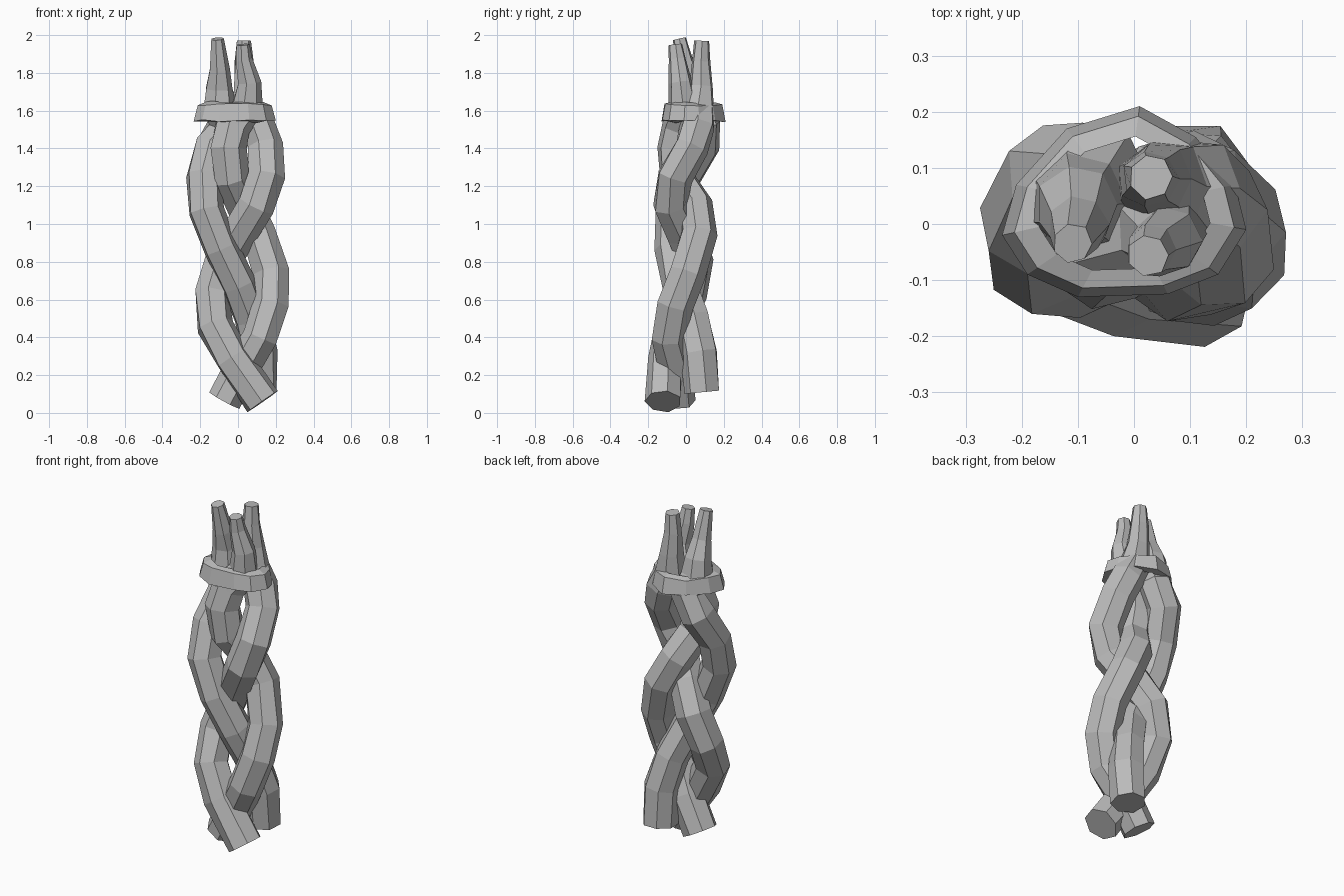
import bpy
import bmesh
import math
import random
from mathutils import Vector

random.seed(4)
SIDES = 7

cube = bpy.data.objects.get("Cube")
if cube:
    bpy.data.objects.remove(cube)

grey = bpy.data.materials.new("plain grey")
grey.use_nodes = True
grey.diffuse_color = (0.5, 0.5, 0.5, 1)
grey.node_tree.nodes["Principled BSDF"].inputs["Base Color"].default_value = (0.5, 0.5, 0.5, 1)


def finish(bm, name):
    bmesh.ops.recalc_face_normals(bm, faces=bm.faces)
    mesh = bpy.data.meshes.new(name)
    bm.to_mesh(mesh)
    bm.free()
    mesh.materials.append(grey)
    obj = bpy.data.objects.new(name, mesh)
    bpy.context.collection.objects.link(obj)
    return obj


def bridge(bm, rings, closed=False):
    pairs = list(zip(rings, rings[1:]))
    if closed:
        pairs.append((rings[-1], rings[0]))
    for a, b in pairs:
        n = len(a)
        for i in range(n):
            j = (i + 1) % n
            bm.faces.new((a[i], a[j], b[j], b[i]))


def strand(name, tuft, path):
    """Sweep a faceted tube down a path; tuft points carry their own radius."""
    points = [Vector(p[:3]) for p in tuft + path]
    radii = [p[3] for p in tuft] + [0.095] * len(path)
    bm = bmesh.new()
    rings = []
    side = Vector((1, 0, 0))
    last = len(points) - 1
    for k, (p, r) in enumerate(zip(points, radii)):
        along = (points[min(k + 1, last)] - points[max(k - 1, 0)]).normalized()
        side = (side - along * side.dot(along)).normalized()
        up = along.cross(side)
        ring = []
        for i in range(SIDES):
            t = math.tau * i / SIDES
            rr = r * random.uniform(0.95, 1.08)
            ring.append(bm.verts.new(p + rr * (math.cos(t) * side + math.sin(t) * up)))
        rings.append(ring)
    bridge(bm, rings)
    bm.faces.new(rings[0])
    bm.faces.new(rings[-1])
    return finish(bm, name)


# Three braided strands, each running from its loose tip to its cut end
strand("left_strand",
       [(-.11, -.035, 1.98, .036), (-.1, .0, 1.82, .054), (-.1, .035, 1.72, .072),
        (-.1, .04, 1.62, .088)],
       [(-.07, .085, 1.52), (-.135, .085, 1.41), (-.18, -.005, 1.25), (-.17, -.065, 1.07),
        (-.09, -.07, .87), (0, -.035, .68), (.07, .03, .5), (.11, .07, .32), (.11, .09, .11)])
strand("right_strand",
       [(.03, .085, 1.97, .04), (.03, .08, 1.86, .05), (.04, .08, 1.73, .066),
        (.05, .065, 1.62, .085)],
       [(.1, .06, 1.52), (.14, .03, 1.41), (.15, -.065, 1.25), (.095, -.08, 1.1),
        (0, -.01, .95), (-.085, .045, .8), (-.14, .015, .63), (-.125, -.075, .46),
        (-.03, -.11, .29), (.13, -.118, .06)])
strand("middle_strand",
       [(.025, -.055, 1.95, .037), (.03, -.045, 1.87, .045), (.06, -.03, 1.75, .062),
        (.05, -.01, 1.62, .085)],
       [(-.03, -.03, 1.52), (-.055, -.06, 1.4), (-.035, -.05, 1.24), (.03, .045, 1.1),
        (.11, .065, .95), (.177, .005, .74), (.172, -.06, .57), (.115, -.095, .4),
        (.03, -.055, .25), (-.07, -.04, .065)])

# Tie band: one outline repeated at several scales and heights
outline = [(.01, .21), (.11, .155), (.18, .07), (.2, -.01), (.15, -.09), (.06, -.125),
           (-.1, -.13), (-.19, -.09), (-.235, -.02), (-.21, .07), (-.12, .17)]
centre = Vector((-.015, .03))
bm = bmesh.new()
rings = []
for scale, z in ((.7, 1.54), (1, 1.545), (.9, 1.63), (.7, 1.645)):
    ring = []
    for p in outline:
        q = centre + (Vector(p) - centre) * scale
        ring.append(bm.verts.new((q.x, q.y, z + random.uniform(-.008, .008))))
    rings.append(ring)
bridge(bm, rings, closed=True)
finish(bm, "tie_band")
